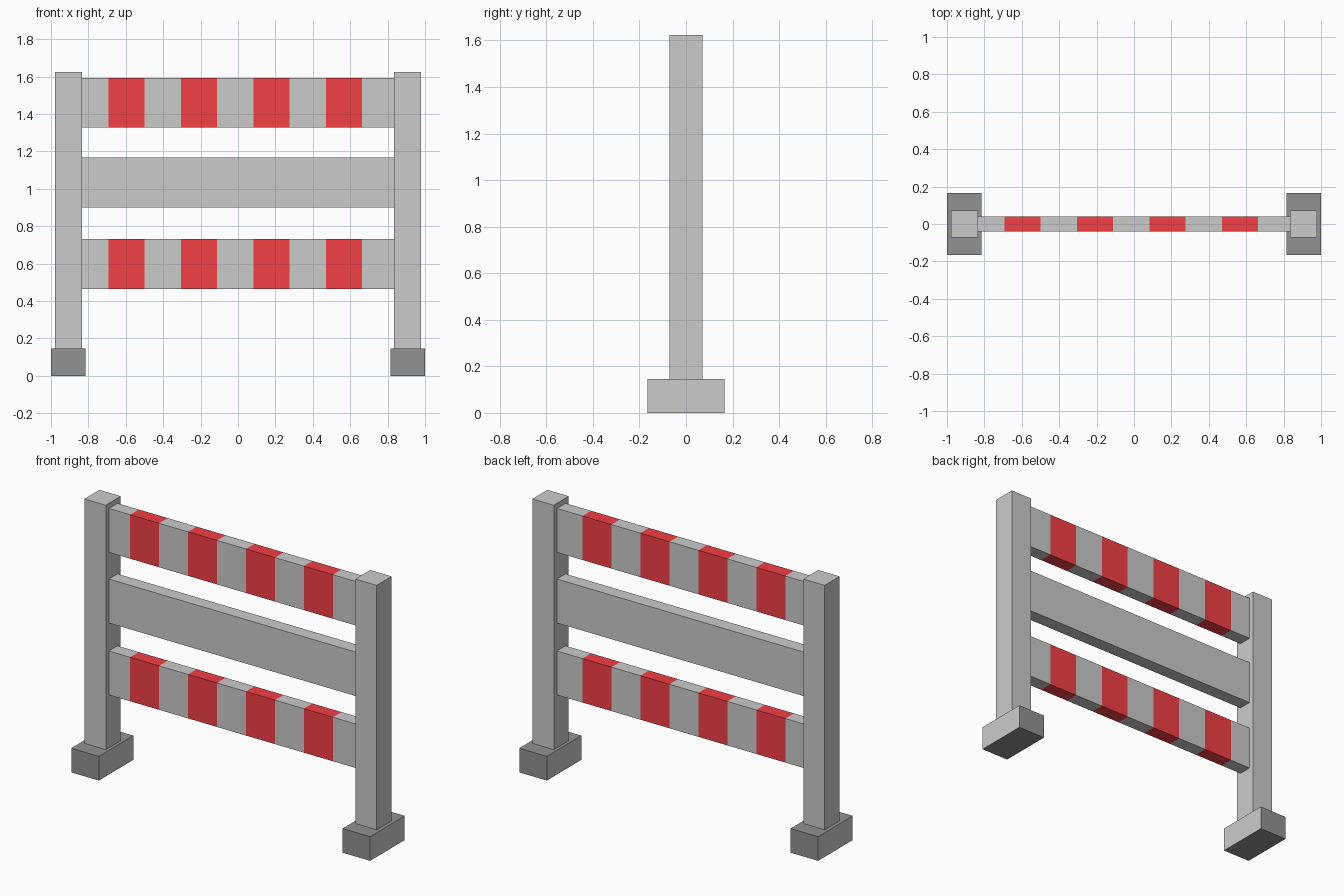
import bpy, bmesh
from mathutils import Matrix, Vector

if "Cube" in bpy.data.objects:
    bpy.data.objects.remove(bpy.data.objects["Cube"])


def material(name, rgb):
    mat = bpy.data.materials.new(name)
    mat.diffuse_color = (*rgb, 1)
    mat.use_nodes = True
    mat.node_tree.nodes["Principled BSDF"].inputs["Base Color"].default_value = mat.diffuse_color
    return mat


GREY = material("grey", (0.8, 0.8, 0.8))
RED = material("red", (0.9, 0.05, 0.06))
DARK = material("dark", (0.29, 0.29, 0.29))


def box(name, centre, size, cuts=(), accent=None, pick=None):
    """Box, optionally cut across x; faces chosen by pick get the accent material."""
    bm = bmesh.new()
    bmesh.ops.create_cube(bm, size=1, matrix=Matrix.Translation(centre)
                          @ Matrix.Diagonal((*size, 1)))
    for x in cuts:
        bmesh.ops.bisect_plane(bm, geom=bm.verts[:] + bm.edges[:] + bm.faces[:],
                               plane_co=(x, 0, 0), plane_no=(1, 0, 0))
    bm.normal_update()
    mesh = bpy.data.meshes.new(name)
    if accent:
        mesh.materials.append(GREY)
        mesh.materials.append(accent)
        for f in bm.faces:
            f.material_index = int(pick(f))
    bm.to_mesh(mesh)
    bm.free()
    obj = bpy.data.objects.new(name, mesh)
    bpy.context.collection.objects.link(obj)
    return obj


# Posts and feet; the feet keep grey faces on their x sides
for side, s in (("left", -1), ("right", 1)):
    box(f"{side}_post", (s * 0.906, 0, 0.885), (0.143, 0.143, 1.478))
    box(f"{side}_foot", (s * 0.9075, 0, 0.073), (0.185, 0.33, 0.146),
        accent=DARK, pick=lambda f: abs(f.normal.x) < 0.5)

# Red stripe positions along the boards
stripes = [-0.596 + i * 0.3875 for i in range(4)]
edges = [c + d for c in stripes for d in (-0.097, 0.097)]


def in_stripe(f):
    x = f.calc_center_median().x
    return abs(f.normal.x) < 0.5 and any(abs(x - c) < 0.09 for c in stripes)


# Boards: striped top and bottom, plain middle
board = (1.67, 0.082, 0.266)
box("top_board", (0, 0, 1.46), board, edges, RED, in_stripe)
box("middle_board", (0, 0, 1.033), board)
box("bottom_board", (0, 0, 0.598), board, edges, RED, in_stripe)
